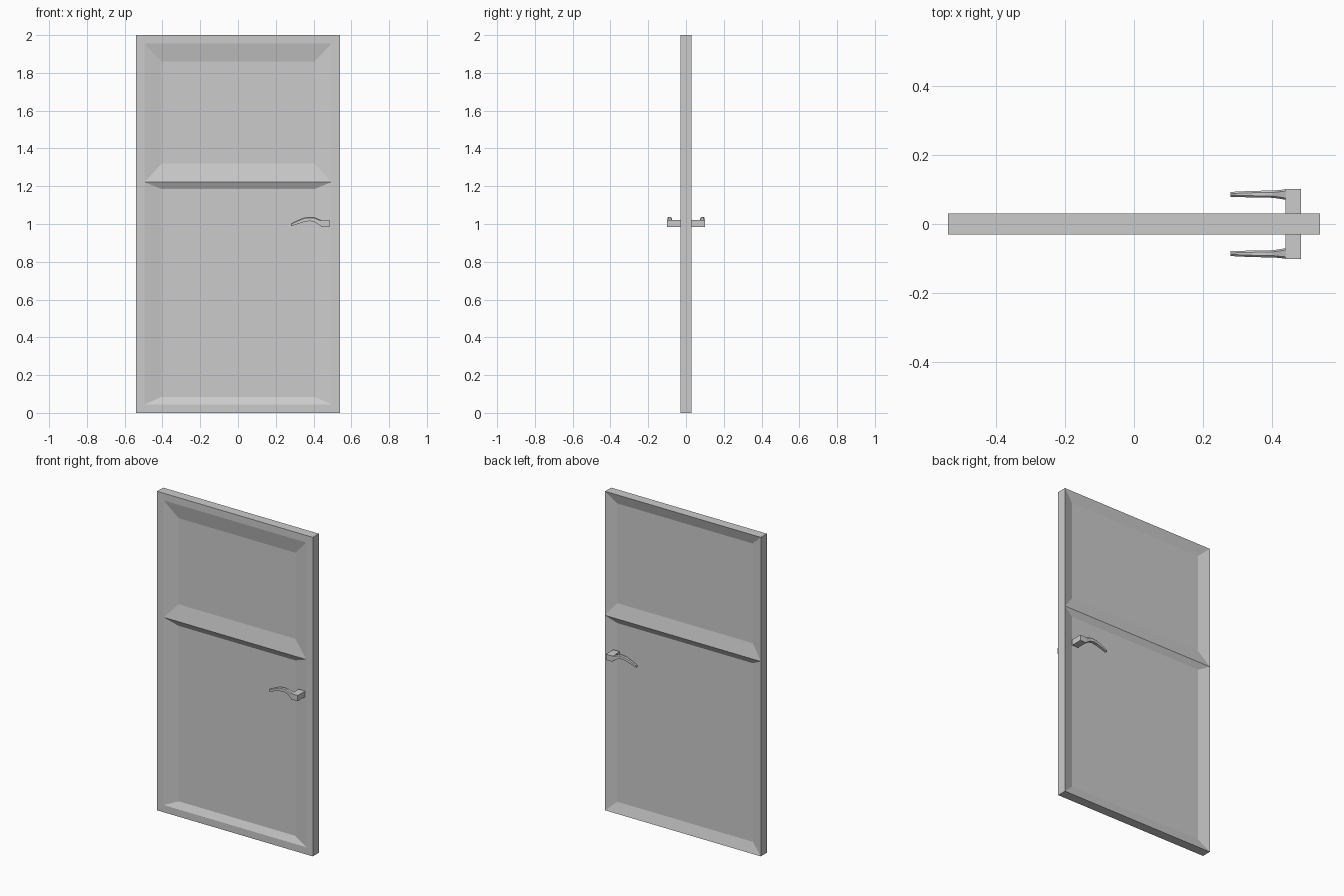
import bpy, bmesh

if "Cube" in bpy.data.objects:
    bpy.data.objects.remove(bpy.data.objects["Cube"])

W, T, H, RIDGE = 0.54, 0.03, 2.0, 1.222


def finish(name, bm):
    bmesh.ops.remove_doubles(bm, verts=bm.verts, dist=1e-5)
    bmesh.ops.recalc_face_normals(bm, faces=bm.faces)
    me = bpy.data.meshes.new(name)
    bm.to_mesh(me)
    bm.free()
    ob = bpy.data.objects.new(name, me)
    bpy.context.collection.objects.link(ob)
    return ob


def outline(x, z0, z1, y):
    return [(-x, y, z0), (x, y, z0), (x, y, RIDGE), (x, y, z1), (-x, y, z1), (-x, y, RIDGE)]


def rect(x, z0, z1, y):
    return [(-x, y, z0), (x, y, z0), (x, y, z1), (-x, y, z1)]


def face(bm, pts):
    return bm.faces.new([bm.verts.new(p) for p in pts])


def bridge(bm, a, b):
    n = len(a)
    for i in range(n):
        j = (i + 1) % n
        face(bm, [a[i], a[j], b[j], b[i]])


# Door leaf with two sloped recessed panels on each side
bm = bmesh.new()
front, back = outline(W, 0, H, -T), outline(W, 0, H, T)
bridge(bm, front, back)
bridge(bm, front, outline(0.495, 0.045, 1.955, -T))      # flat front border
# y surface, y recessed, outer half width, inner half width, (outer z, inner z) per panel
sides = [(-T, -0.01, 0.495, 0.405, (0.045, RIDGE, 0.085, 1.185), (RIDGE, 1.955, 1.32, 1.86)),
         (T, 0.01, W, 0.47, (0, RIDGE, 0.065, 1.185), (RIDGE, H, 1.31, 1.935))]
for y, yi, xo, xi, *panels in sides:
    for o0, o1, i0, i1 in panels:
        inner = rect(xi, i0, i1, yi)
        bridge(bm, rect(xo, o0, o1, y), inner)
        face(bm, inner)
finish("door_leaf", bm)


def loft(bm, sections):
    for a, b in zip(sections, sections[1:]):
        bridge(bm, a, b)
    face(bm, sections[0])
    face(bm, sections[-1])


# Lever sections: x, y inner, y outer, z bottom, z top
LEVER = [(0.445, 0.070, 0.101, 0.985, 1.020), (0.425, 0.073, 0.099, 0.998, 1.027),
         (0.405, 0.076, 0.097, 1.011, 1.036), (0.380, 0.077, 0.097, 1.016, 1.038),
         (0.350, 0.077, 0.096, 1.011, 1.034), (0.315, 0.078, 0.095, 1.000, 1.020),
         (0.280, 0.079, 0.093, 0.988, 1.003)]


def handle(name, s):
    # Spindle block
    bm = bmesh.new()
    loft(bm, [[(x, s * y, z) for x, z in
               [(0.44, 0.985), (0.485, 0.985), (0.485, 1.021), (0.44, 1.021)]]
              for y in (T - 0.002, 0.101)])
    finish(name + "_spindle", bm)
    # Curved tapering lever with chamfered top
    bm = bmesh.new()
    c = 0.005
    loft(bm, [[(x, s * y, z) for y, z in
               [(y0, z0), (y1, z0), (y1, z1 - c), (y1 - c, z1), (y0 + c, z1), (y0, z1 - c)]]
              for x, y0, y1, z0, z1 in LEVER])
    finish(name + "_lever", bm)


handle("front_handle", -1)
handle("back_handle", 1)
